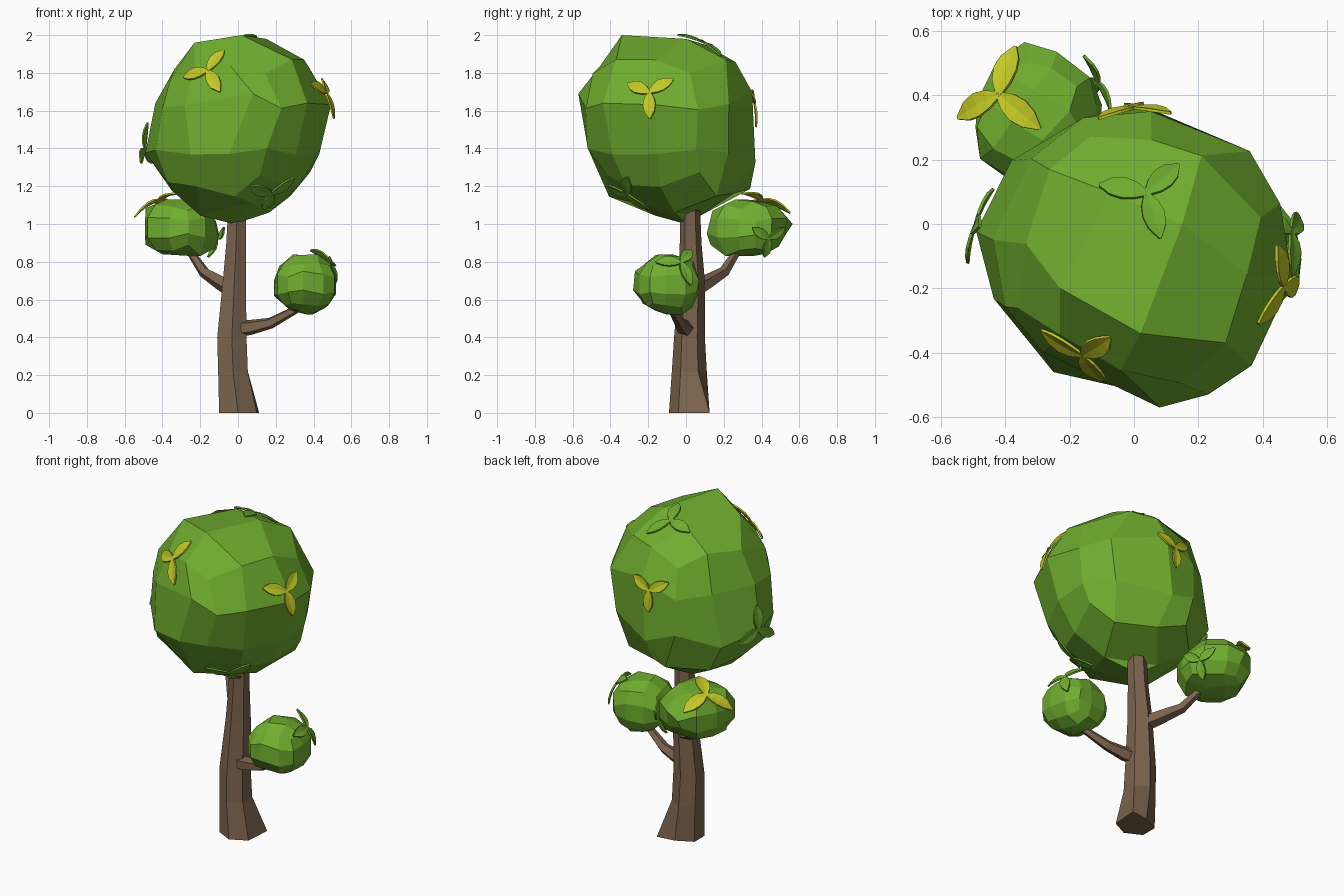
import bpy, bmesh, math
from mathutils import Vector, Matrix
from mathutils.bvhtree import BVHTree

if "Cube" in bpy.data.objects:
    bpy.data.objects.remove(bpy.data.objects["Cube"])


def material(name, rgb):
    m = bpy.data.materials.new(name)
    m.diffuse_color = (*rgb, 1)
    m.use_nodes = True
    m.node_tree.nodes["Principled BSDF"].inputs["Base Color"].default_value = m.diffuse_color
    return m


GREEN = material("leaf green", (0.16, 0.42, 0.028))
YELLOW = material("yellow leaf", (0.53, 0.57, 0.018))
BROWN = material("bark brown", (0.20, 0.125, 0.075))


def side(x, y, tilt=0, base=0):
    """Sight plane (right, up, height offset) for an eye at compass direction x, y."""
    d = Vector((x, y, 0)).normalized()
    t = math.radians(tilt)
    up = Vector((0, 0, math.cos(t))) - d * math.sin(t)
    return Vector((-d.y, d.x, 0)), up, base * math.cos(t)


FRONT, RIGHT = side(0, -1), side(1, 0)
TOP = (Vector((1, 0, 0)), Vector((0, 1, 0)), 0)
FRONT_RIGHT = side(.574, -.819, 25, 1)
BACK_LEFT = side(-.574, .819, 25, 1)
BACK_RIGHT = side(.574, .819, -30, 1)


def add(name, bm, mat):
    bmesh.ops.recalc_face_normals(bm, faces=bm.faces)
    me = bpy.data.meshes.new(name)
    bm.to_mesh(me)
    me.materials.append(mat)
    ob = bpy.data.objects.new(name, me)
    bpy.context.collection.objects.link(ob)
    return ob


def foliage(name, centre, radii, turn, outlines, corners=(), reach=0.05):
    """Faceted cube-sphere trimmed, then fitted, to outlines from several sides."""
    c = Vector(centre)
    bm = bmesh.new()
    bmesh.ops.create_cube(bm, size=2)
    bmesh.ops.subdivide_edges(bm, edges=bm.edges[:], cuts=2, use_grid_fill=True)
    low = min(bm.faces, key=lambda f: (f.calc_center_median() + Vector((0, 0, 1))).length)
    bmesh.ops.poke(bm, faces=[low])
    rot = Matrix.Rotation(math.radians(turn), 3, 'Z')
    for v in bm.verts:
        u = rot @ v.co.normalized()
        d = Vector([u[i] * radii[i] for i in range(3)])
        t = 1.0
        for (right, up, off), pts in outlines:
            ca, cb = right.dot(c), up.dot(c) - off
            for p, q in zip(pts, pts[1:] + pts[:1]):
                nx, ny = q[1] - p[1], p[0] - q[0]
                dist = nx * (p[0] - ca) + ny * (p[1] - cb)
                if dist < 0:
                    nx, ny, dist = -nx, -ny, -dist
                along = nx * right.dot(d) + ny * up.dot(d)
                if along > 1e-6:
                    t = min(t, dist / along)
        v.co = c + d * t
    # pull the nearest rim corners onto the outline points
    moves = {}
    for (right, up, off), pts in outlines:
        for p in pts:
            def gap(v):
                return right * (p[0] - right.dot(v.co)) + up * (p[1] + off - up.dot(v.co))
            v = min(bm.verts, key=lambda v: gap(v).length)
            if gap(v).length < reach:
                moves.setdefault(v, []).append(gap(v))
    for v, m in moves.items():
        v.co += sum(m, Vector()) / len(m)
    for p in corners:
        p = Vector(p)
        min(bm.verts, key=lambda v: (v.co - p).length).co = p
    add(name, bm, GREEN)
    return c, BVHTree.FromBMesh(bm)


def loft(name, rings, mat):
    bm = bmesh.new()
    loops = [[bm.verts.new(p) for p in r] for r in rings]
    n = len(loops[0])
    for lo, hi in zip(loops, loops[1:]):
        for i in range(n):
            bm.faces.new((lo[i], lo[(i + 1) % n], hi[(i + 1) % n], hi[i]))
    bm.faces.new(loops[0])
    bm.faces.new(loops[-1])
    return add(name, bm, mat)


def branch(name, path, radii, sides=5):
    pts = [Vector(p) for p in path]
    rings = []
    for i, (p, r) in enumerate(zip(pts, radii)):
        d = pts[min(i + 1, len(pts) - 1)] - pts[max(i - 1, 0)]
        q = d.to_track_quat('Z', 'Y')
        rings.append([p + q @ Vector((r * math.cos(k * math.tau / sides),
                                      r * math.sin(k * math.tau / sides), 0))
                      for k in range(sides)])
    loft(name, rings, BROWN)


def sprig(name, blob, at, tip, length, bend, mat):
    """Three folded leaves lying on a foliage ball; tip aims the first leaf."""
    centre, tree = blob
    hit, normal, _, _ = tree.find_nearest(Vector(at))
    n = (normal + (hit - centre).normalized()).normalized()
    first = Vector(tip)
    first = (first - n * first.dot(n)).normalized()
    bm = bmesh.new()
    for k in range(3):
        d = Matrix.Rotation(k * math.tau / 3, 3, n) @ first
        s = n.cross(d)
        rows = []
        for t, w in ((0, .25), (.25, .8), (.5, 1), (.75, .8), (1, .12)):
            run = length * t
            mid = hit + d * run + n * (0.016 - run * run / (2 * bend))
            half = 0.24 * length * w
            rows.append([bm.verts.new(mid + s * half * x + n * 0.15 * half * abs(x))
                         for x in (-1, 0, 1)])
        for a, b in zip(rows, rows[1:]):
            for i in (0, 1):
                bm.faces.new((a[i], a[i + 1], b[i + 1], b[i]))
    ob = add(name, bm, mat)
    mod = ob.modifiers.new("thickness", 'SOLIDIFY')
    mod.thickness = 0.009
    mod.offset = 0


# Trunk: six-sided, flared at the foot (z, x min, x max, y min, y max)
rings = []
for z, x0, x1, y0, y1 in ((0, -.10, .10, -.09, .11), (.22, -.105, .052, -.075, .11),
                          (.4, -.11, .045, -.063, .10), (.7, -.08, .042, -.04, .10),
                          (.9, -.062, .042, -.033, .082), (1.12, -.05, .045, -.03, .073)):
    rings.append([((x0 + x1) / 2 + (x1 - x0) / 2 * math.cos(a) / 0.866,
                   (y0 + y1) / 2 + (y1 - y0) / 2 * math.sin(a), z)
                  for a in (math.radians(30 + 60 * k) for k in range(6))])
rings[0][0] = (.112, .125, 0)
loft("trunk", rings, BROWN)

# Branches
branch("right_branch", [(-.01, .01, .445), (.06, -.01, .452), (.17, -.03, .475),
                        (.33, -.08, .56)], (.046, .042, .031, .02))
branch("left_branch", [(-.03, .05, .655), (-.09, .11, .69), (-.18, .2, .745),
                       (-.265, .28, .87)], (.046, .042, .03, .02))

# Crown
from_sides = [
    (FRONT, [(-.22, 1.96), (.02, 2.0), (.12, 1.99), (.35, 1.85), (.49, 1.6), (.43, 1.37),
             (.3, 1.13), (-.02, 1.0), (-.35, 1.18), (-.49, 1.4), (-.42, 1.72)]),
    (RIGHT, [(-.35, 2.0), (0, 1.98), (.15, 1.96), (.27, 1.85), (.35, 1.7), (.365, 1.3),
             (.2, 1.07), (0, 1.0), (-.4, 1.14), (-.52, 1.4), (-.57, 1.69)]),
    (TOP, [(.08, -.57), (.23, -.53), (.37, -.42), (.49, -.18), (.45, .05), (.37, .21),
           (.28, .33), (.19, .365), (0, .37), (-.24, .31), (-.4, .19), (-.49, 0),
           (-.46, -.2), (-.25, -.46)])]
from_angles = [
    (FRONT_RIGHT, [(-.486, .385), (-.447, .648), (-.296, .855), (-.1, .927), (.1, .888),
                   (.369, .726), (.425, .564), (.419, .464), (.352, .179), (.1, -.006),
                   (-.24, -.006), (-.453, .2)]),
    (BACK_LEFT, [(.179, 1.034), (-.19, .95), (-.318, .81), (-.419, .508), (-.391, .341),
                 (-.302, .156), (-.117, .028), (.039, -.011), (.246, .034),
                 (.492, .318), (.475, .547), (.441, .743)]),
    (BACK_RIGHT, [(-.559, .458), (-.508, .631), (-.33, .816), (-.05, .9), (.09, .872),
                  (.313, .715), (.425, .425), (.413, .24), (.257, .028), (.061, -.084),
                  (-.218, .006), (-.38, .117), (-.52, .307)])]
crown = foliage("crown", (0, -.1, 1.5), (.54, .54, .54), -25, from_sides + from_angles,
                [(.02, -.34, 2.0), (.08, -.57, 1.69), (-.23, -.2, 1.96), (.15, .0, 1.98),
                 (-.08, .1, 1.95), (-.02, 0, 1.0)], .07)

# Small foliage balls
right_ball = foliage("right_foliage", (.355, -.1, .68), (.185, .185, .175), 15, [
    (FRONT, [(.19, .62), (.28, .54), (.37, .52), (.45, .53), (.52, .63), (.53, .7),
             (.49, .79), (.42, .84), (.32, .84), (.22, .78), (.19, .7)]),
    (RIGHT, [(-.28, .65), (-.23, .58), (-.16, .54), (-.02, .52), (.06, .57), (.07, .7),
             (.04, .8), (-.07, .84), (-.16, .83), (-.27, .75)])], reach=.025)
left_ball = foliage("left_foliage", (-.3, .335, .98), (.235, .235, .18), 55, [
    (FRONT, [(-.52, .97), (-.49, .89), (-.4, .84), (-.24, .83), (-.12, .87), (-.09, .98),
             (-.2, 1.12), (-.38, 1.13), (-.52, 1.07)]),
    (RIGHT, [(.11, .95), (.13, .89), (.21, .83), (.38, .82), (.49, .88), (.56, 1.0),
             (.47, 1.11), (.26, 1.13), (.14, 1.07)]),
    (TOP, [(-.5, .23), (-.475, .47), (-.34, .57), (-.24, .535), (-.13, .45), (-.07, .34),
           (-.1, .2), (-.3, .11), (-.42, .13)])],
    [(-.34, .565, 1.0)], .03)

# Leaf sprigs
for name, blob, at, tip, length, bend, mat in (
        ("front_sprig", crown, (-.17, -.42, 1.81), (-1, 0, .1), .15, .5, YELLOW),
        ("right_sprig", crown, (.45, -.19, 1.69), (0, .1, -1), .145, .5, YELLOW),
        ("back_sprig", crown, (0, .36, 1.64), (0, 0, -1), .13, .6, YELLOW),
        ("top_sprig", crown, (.04, .1, 1.97), (.25, -1, 0), .15, .6, GREEN),
        ("left_sprig", crown, (-.49, 0, 1.4), (0, 0, 1), .14, .6, GREEN),
        ("low_front_sprig", crown, (.17, -.31, 1.17), (1, 0, .6), .15, .6, GREEN),
        ("right_foliage_sprig", right_ball, (.48, -.03, .79), (0, -1, 0), .13, .25, GREEN),
        ("left_foliage_top_sprig", left_ball, (-.42, .4, 1.13), (-1, -.3, 0), .165, .3, YELLOW),
        ("left_foliage_side_sprig", left_ball, (-.13, .43, .93), (0, 0, -1), .11, .3, GREEN)):
    sprig(name, blob, at, tip, length, bend, mat)
